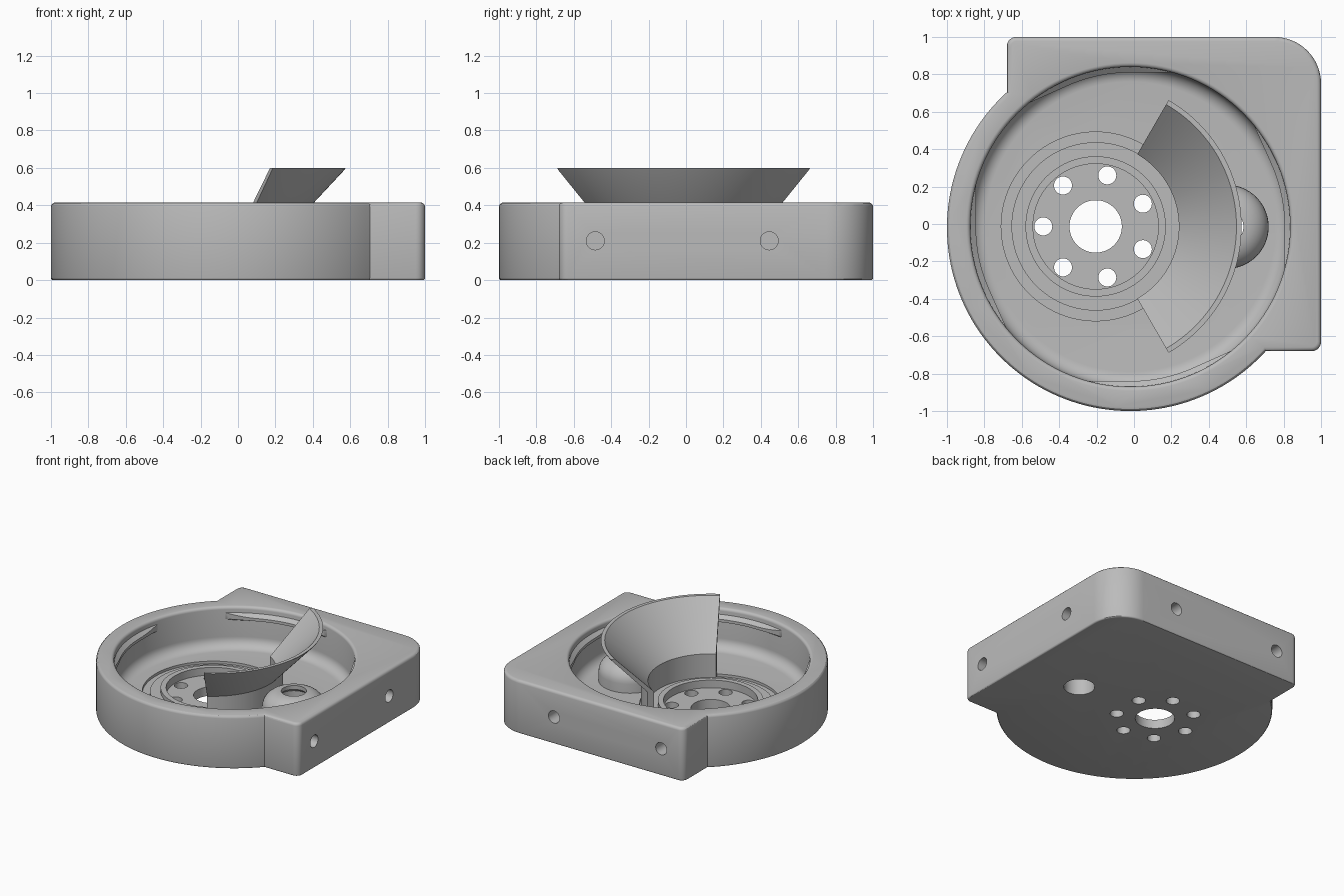
import bpy, bmesh
from math import sin, cos, pi, radians, asin, acos, atan2, hypot
from mathutils import Matrix, Vector

if "Cube" in bpy.data.objects:
    bpy.data.objects.remove(bpy.data.objects["Cube"])

grey = bpy.data.materials.new("plain_grey")
grey.use_nodes = True
COLOUR = (0.5, 0.5, 0.5, 1)
grey.diffuse_color = COLOUR
grey.node_tree.nodes["Principled BSDF"].inputs["Base Color"].default_value = COLOUR

CENTRE = Vector((-0.02, -0.015, 0))
HUB = Vector((-0.205, -0.013, 0))
SOCKET = Vector((0.495, -0.015, 0))
OUTER, TOP, FLOOR, DISC = 0.98, 0.415, 0.1, 0.07


def finish(name, bm, location=(0, 0, 0)):
    bmesh.ops.recalc_face_normals(bm, faces=bm.faces)
    mesh = bpy.data.meshes.new(name)
    bm.to_mesh(mesh)
    bm.free()
    mesh.materials.append(grey)
    ob = bpy.data.objects.new(name, mesh)
    ob.location = location
    bpy.context.collection.objects.link(ob)
    return ob


def sweep(name, sections, location=(0, 0, 0), closed=False):
    """Skin a list of equal closed cross-sections."""
    bm = bmesh.new()
    rings = [[bm.verts.new(p) for p in s] for s in sections]
    n = len(rings[0])
    pairs = list(zip(rings, rings[1:]))
    if closed:
        pairs.append((rings[-1], rings[0]))
    else:
        bm.faces.new(rings[0])
        bm.faces.new(rings[-1])
    for a, b in pairs:
        for i in range(n):
            j = (i + 1) % n
            bm.faces.new((a[i], a[j], b[j], b[i]))
    return finish(name, bm, location)


def section(profile, t):
    return [(r * cos(t), r * sin(t), z) for r, z in profile]


def ring(name, profile, location, steps=96):
    """Turn a closed (radius, height) profile a full circle."""
    return sweep(name, [section(profile, 2 * pi * i / steps) for i in range(steps)],
                 location, True)


def cylinder(name, r, depth, centre, rotation=Matrix(), steps=40):
    bm = bmesh.new()
    bmesh.ops.create_cone(bm, cap_ends=True, segments=steps, radius1=r, radius2=r,
                          depth=depth, matrix=rotation)
    return finish(name, bm, centre)


def solid_turn(name, profile, location, steps=96):
    """Turn a profile running from bottom to top into a capped solid."""
    return sweep(name, [[(r * cos(2 * pi * i / steps), r * sin(2 * pi * i / steps), z)
                         for i in range(steps)] for r, z in profile], location)


def cut(target, cutter):
    mod = target.modifiers.new("cut", 'BOOLEAN')
    mod.operation, mod.solver, mod.object = 'DIFFERENCE', 'EXACT', cutter
    cutter.hide_render = True
    bpy.context.view_layer.update()
    mesh = bpy.data.meshes.new_from_object(
        target.evaluated_get(bpy.context.evaluated_depsgraph_get()))
    target.modifiers.clear()
    target.data = mesh
    bpy.data.objects.remove(cutter)


def arc(cx, cy, r, a, b, n):
    return [(cx + r * cos(a + (b - a) * i / n), cy + r * sin(a + (b - a) * i / n))
            for i in range(n + 1)]


# Housing outline: a round body joined to a square corner block
C = -0.02
reach = (OUTER ** 2 - 0.66 ** 2) ** 0.5
outline = arc(C, C, OUTER, atan2(reach, -0.66), 2 * pi + atan2(-0.66, reach), 100)
outline += arc(0.95, -0.63, 0.05, -pi / 2, 0, 6)
outline += arc(0.75, 0.75, 0.25, 0, pi / 2, 16)
outline += arc(-0.63, 0.95, 0.05, pi / 2, pi, 6)
bm = bmesh.new()
base = bm.faces.new([bm.verts.new((x, y, 0)) for x, y in outline])
top = bmesh.ops.extrude_face_region(bm, geom=[base])['geom']
bmesh.ops.translate(bm, vec=(0, 0, TOP), verts=[v for v in top if isinstance(v, bmesh.types.BMVert)])
for height, width in ((TOP, 0.022), (0, 0.012)):
    rim = [e for e in bm.edges if all(abs(v.co.z - height) < 1e-5 for v in e.verts)]
    bmesh.ops.bevel(bm, geom=rim, offset=width, segments=3, profile=0.5, affect='EDGES')
housing = finish("housing", bm)

# Round cavity with a filleted floor and a rounded lip
cavity = [(r, z) for r, z in arc(0.775, FLOOR + 0.08, 0.08, -pi / 2, 0, 8)]
cavity += arc(0.877, TOP - 0.022, 0.022, pi, pi / 2, 4) + [(0.877, 0.5)]
cut(housing, solid_turn("cavity_cutter", cavity, CENTRE, 128))

# Sunken hub disc, guide groove, bore and ring of holes
cut(housing, solid_turn("disc_cutter", [(0.335, DISC), (0.335, 0.3)], HUB))
cut(housing, ring("groove_cutter", [(0.45, 0.08), (0.505, 0.08), (0.505, 0.2), (0.45, 0.2)], HUB))
cut(housing, cylinder("bore_cutter", 0.14, 0.5, HUB, steps=64))
for i in range(7):
    t = pi + 2 * pi * i / 7
    cut(housing, cylinder("hole_cutter", 0.048, 0.5, HUB + Vector((cos(t), sin(t), 0)) * 0.28))
cut(housing, cylinder("socket_cutter", 0.11, 0.5, SOCKET))

# Blind fixing holes in the right-hand and rear walls
for p in (-0.485, 0.445):
    cut(housing, cylinder("side_cutter", 0.048, 0.3, (1, p, 0.21), Matrix.Rotation(pi / 2, 4, 'Y')))
    cut(housing, cylinder("rear_cutter", 0.048, 0.3, (p, 1, 0.21), Matrix.Rotation(pi / 2, 4, 'X')))

# Collar around the hub disc
ring("hub_collar", [(0.335, 0.06), (0.375, 0.06), (0.375, 0.13), (0.335, 0.13)], HUB)

# Hollow domed socket
dome = [(0.11, 0.05), (0.225, 0.05)]
dome += [(0.09 + 0.135 * cos(a), 0.17 + 0.12 * sin(a))
         for a in (i * pi / 16 for i in range(9))]
dome += [(0.09, 0.26), (0.11, 0.24)]
ring("domed_socket", dome, SOCKET, 64)

# Flared guide: upright wall opening into a cone, a third of a turn
flare = [(0.445, 0.075), (0.495, 0.075), (0.495, 0.29), (0.775, 0.59),
         (0.78, 0.6), (0.753, 0.6), (0.445, 0.285)]
sweep("flared_guide", [section(flare, radians(-60 + 2.5 * i)) for i in range(49)], HUB)

# Four retaining tabs inside the lip
spread = acos(0.825 / 0.862)
turn = radians(24)
for k in range(4):
    parts = []
    for i in range(33):
        t = -spread + (turn + 2 * spread) * i / 32
        off = max(-t, t - turn, 0)
        r = 0.825 / cos(off)
        drop = (0.862 - r) * 0.9
        parts.append(section([(0.868, 0.378), (0.868, 0.30), (r, 0.33 - 0.01), (r, 0.375 - drop)],
                             t + k * pi / 2))
    sweep("retaining_tab", parts, CENTRE)

# Smooth shading with crisp edges
for ob in bpy.context.scene.objects:
    if ob.type == 'MESH' and grey.name in ob.data.materials:
        ob.select_set(True)
        bpy.context.view_layer.objects.active = ob
bpy.ops.object.shade_smooth_by_angle(angle=radians(30))
